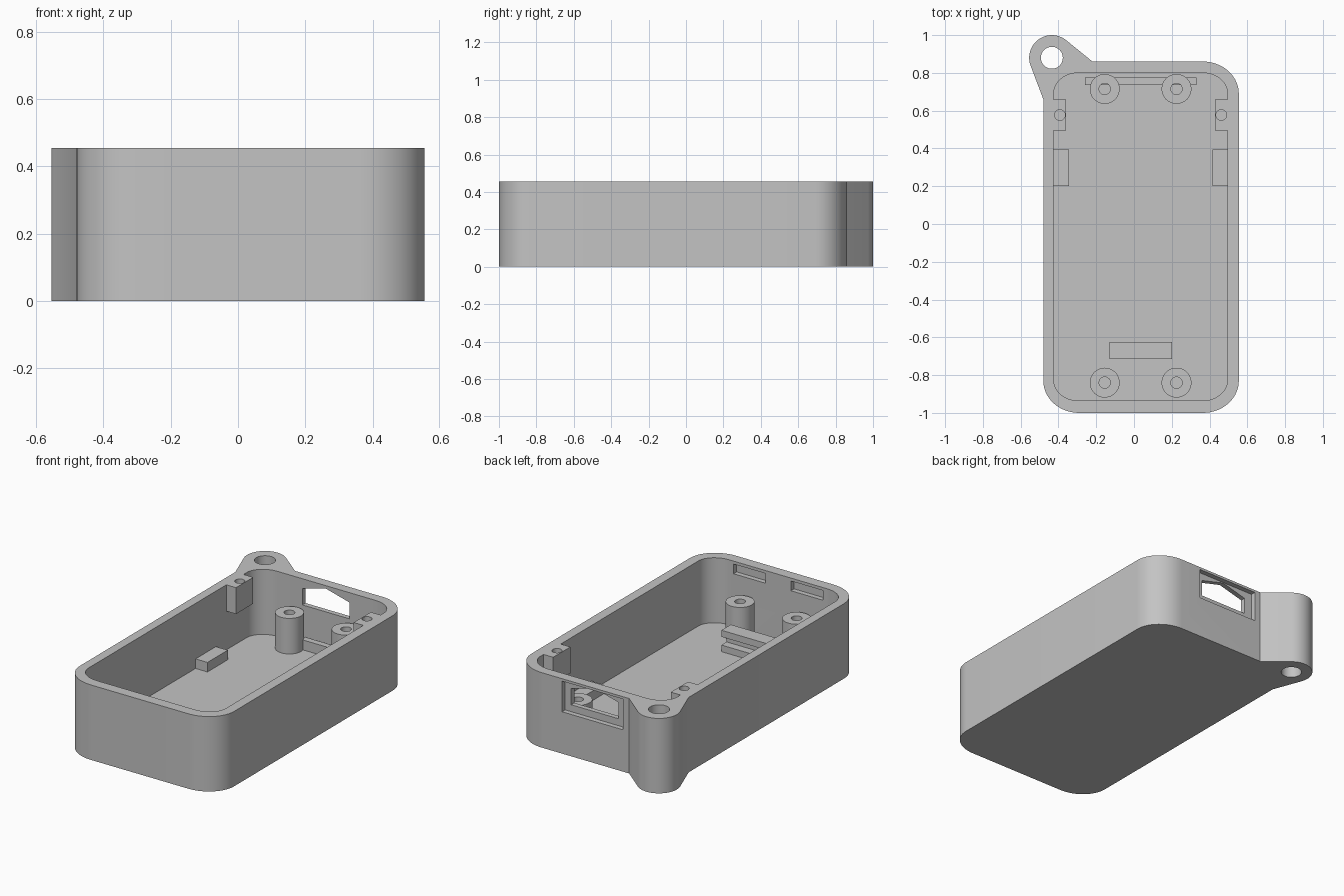
import bpy, bmesh, math

if "Cube" in bpy.data.objects:
    bpy.data.objects.remove(bpy.data.objects["Cube"])

H, FLOOR = 0.455, 0.06
MID = 0.035                      # centre line of the case in x

grey = bpy.data.materials.new("plain grey")
grey.diffuse_color = (0.55, 0.55, 0.55, 1)
grey.use_nodes = True
grey.node_tree.nodes["Principled BSDF"].inputs["Base Color"].default_value = grey.diffuse_color


def prism(name, pts, lo, hi, axis="Z"):
    """Extrude a 2D outline from lo to hi along an axis."""
    place = {"X": lambda a, b, h: (h, a, b),
             "Y": lambda a, b, h: (a, h, b),
             "Z": lambda a, b, h: (a, b, h)}[axis]
    bm = bmesh.new()
    low = [bm.verts.new(place(a, b, lo)) for a, b in pts]
    top = [bm.verts.new(place(a, b, hi)) for a, b in pts]
    bm.faces.new(low)
    bm.faces.new(top)
    n = len(pts)
    for i in range(n):
        j = (i + 1) % n
        bm.faces.new((low[i], low[j], top[j], top[i]))
    bmesh.ops.recalc_face_normals(bm, faces=bm.faces)
    mesh = bpy.data.meshes.new(name)
    bm.to_mesh(mesh)
    bm.free()
    mesh.materials.append(grey)
    ob = bpy.data.objects.new(name, mesh)
    bpy.context.collection.objects.link(ob)
    return ob


def arc(cx, cy, rx, ry, a0, a1, n):
    return [(cx + rx * math.cos(math.radians(a0 + (a1 - a0) * i / n)),
             cy + ry * math.sin(math.radians(a0 + (a1 - a0) * i / n)))
            for i in range(n + 1)]


def circle(cx, cy, r, n=48):
    return arc(cx, cy, r, r, 0, 360, n)[:-1]


def rect(x0, x1, y0, y1):
    return [(x0, y0), (x1, y0), (x1, y1), (x0, y1)]


def cut(ob, cutter):
    mod = ob.modifiers.new("cut", "BOOLEAN")
    mod.operation, mod.solver, mod.object = "DIFFERENCE", "EXACT", cutter
    bpy.context.view_layer.objects.active = ob
    bpy.ops.object.modifier_apply(modifier=mod.name)
    bpy.data.objects.remove(cutter)


def smooth(ob):
    bpy.ops.object.select_all(action="DESELECT")
    ob.select_set(True)
    bpy.context.view_layer.objects.active = ob
    bpy.ops.object.shade_smooth_by_angle(angle=math.radians(30))


# Outer shell: rounded case outline running round the key ring lug
X0, X1, Y0, Y1 = -0.48, 0.555, -1.0, 0.86
RX, RY = 0.19, 0.17
outline = (arc(X0 + RX, Y0 + RY, RX, RY, 180, 270, 14)
           + arc(X1 - RX, Y0 + RY, RX, RY, 270, 360, 14)
           + arc(X1 - RX, Y1 - RY, RX, RY, 0, 90, 14)
           + [(-0.22, 0.86)]
           + arc(-0.435, 0.88, 0.12, 0.12, 51, 200, 24)
           + [(-0.48, 0.66)])
case = prism("case_shell", outline, 0, H)

# Inner cavity
x0, x1, y0, y1 = -0.425, 0.495, -0.935, 0.80
rx, ry = 0.13, 0.11
cavity = (arc(x0 + rx, y0 + ry, rx, ry, 180, 270, 12)
          + arc(x1 - rx, y0 + ry, rx, ry, 270, 360, 12)
          + arc(x1 - rx, y1 - ry, rx, ry, 0, 90, 12)
          + arc(x0 + rx, y1 - ry, rx, ry, 90, 180, 12))
cut(case, prism("cavity_cutter", cavity, FLOOR, 0.6))

# Lug hole
cut(case, prism("lug_cutter", circle(-0.435, 0.88, 0.058), -0.1, 0.6))

# Connector window in the back wall: shallow recess, then peaked opening
cut(case, prism("recess_cutter", rect(-0.18, 0.23, 0.254, 0.44), 0.83, 0.95, "Y"))
peak = [(-0.128, 0.296), (0.19, 0.296), (0.19, 0.395), (0.031, 0.437), (-0.128, 0.395)]
cut(case, prism("window_cutter", peak, 0.7, 0.95, "Y"))

# Two lid catch slots inside the front wall
for s in (-1, 1):
    xa, xb = sorted((MID + s * 0.085, MID + s * 0.30))
    cut(case, prism("slot_cutter", rect(xa, xb, 0.378, 0.437), -0.965, -0.9, "Y"))
smooth(case)

# Four screw posts with blind holes
for row, y in (("back", 0.715), ("front", -0.84)):
    for side, s in (("left", -1), ("right", 1)):
        x = MID + s * 0.19
        post = prism(f"post_{row}_{side}", circle(x, y, 0.079), FLOOR, 0.276)
        cut(post, prism("hole_cutter", circle(x, y, 0.03, 32), 0.09, 0.4))
        smooth(post)

for side, s in (("left", -1), ("right", 1)):
    wall = MID + s * 0.46
    # Lid screw tab hanging at the rim
    xa, xb = sorted((wall, wall - s * 0.065))
    tab = prism(f"screw_tab_{side}", rect(xa, xb, 0.495, 0.66), 0.295, H)
    cut(tab, prism("hole_cutter", circle(wall - s * 0.033, 0.577, 0.028, 32), 0.32, 0.6))
    smooth(tab)
    # Low support block on the floor
    xa, xb = sorted((wall, wall - s * 0.08))
    prism(f"support_block_{side}", rect(xa, xb, 0.2, 0.395), FLOOR, 0.118)

# Ledge on the floor beside the back wall
prism("back_ledge", rect(-0.26, 0.33, 0.737, 0.775), FLOOR, 0.12)

# Board clip near the front: block with a groove facing back
clip = [(-0.715, FLOOR), (-0.625, FLOOR), (-0.625, 0.10), (-0.675, 0.10),
        (-0.675, 0.15), (-0.625, 0.15), (-0.625, 0.19), (-0.715, 0.19)]
prism("board_clip", clip, -0.13, 0.2, "X")
